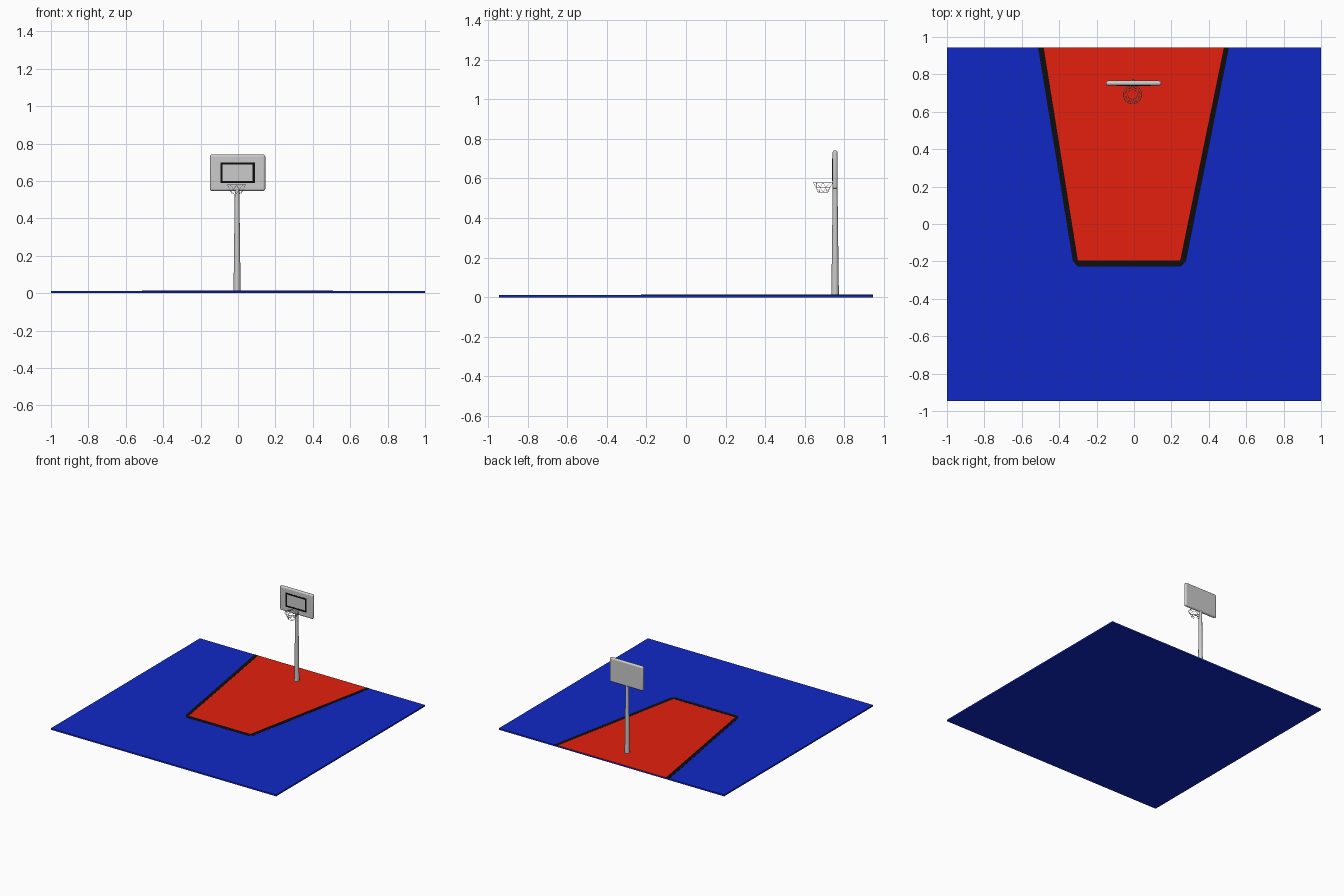
import bpy, bmesh
from math import sin, cos, pi

if "Cube" in bpy.data.objects:
    bpy.data.objects.remove(bpy.data.objects["Cube"])


def paint(obj, name, rgb):
    mat = bpy.data.materials.get(name) or bpy.data.materials.new(name)
    mat.diffuse_color = (*rgb, 1)
    mat.use_nodes = True
    mat.node_tree.nodes["Principled BSDF"].inputs["Base Color"].default_value = mat.diffuse_color
    obj.data.materials.append(mat)


def box(name, x, y, z):
    """Box from (min, max) ranges."""
    bpy.ops.mesh.primitive_cube_add(size=1, location=[sum(r) / 2 for r in (x, y, z)])
    obj = bpy.context.object
    obj.name = name
    obj.scale = [r[1] - r[0] for r in (x, y, z)]
    bpy.ops.object.transform_apply(location=False, rotation=False, scale=True)
    return obj


def slab(name, points, z0, z1):
    """Flat outline extruded upward."""
    bm = bmesh.new()
    face = bm.faces.new([bm.verts.new((x, y, z0)) for x, y in points])
    top = bmesh.ops.extrude_face_region(bm, geom=[face])["geom"]
    bmesh.ops.translate(bm, vec=(0, 0, z1 - z0),
                        verts=[v for v in top if isinstance(v, bmesh.types.BMVert)])
    bmesh.ops.recalc_face_normals(bm, faces=bm.faces)
    mesh = bpy.data.meshes.new(name)
    bm.to_mesh(mesh)
    bm.free()
    obj = bpy.data.objects.new(name, mesh)
    bpy.context.collection.objects.link(obj)
    return obj


BLUE, RED, BLACK = (0.005, 0.021, 0.56), (0.78, 0.014, 0.004), (0.004, 0.004, 0.004)
EDGE = 0.945

# Court floor
court = box("court", (-1, 1), (-EDGE, EDGE), (0, 0.012))
paint(court, "court_blue", BLUE)

# Painted key and its border line
key_area = slab("key_area", [(-0.485, EDGE), (-0.302, -0.197), (0.248, -0.197), (0.483, EDGE)],
                0.010, 0.0126)
paint(key_area, "key_red", RED)
key_line = slab("key_line", [
    (-0.513, EDGE), (-0.327, -0.198), (-0.302, -0.226), (0.253, -0.226), (0.278, -0.198),
    (0.508, EDGE), (0.481, EDGE), (0.247, -0.195), (-0.300, -0.195), (-0.483, EDGE)],
    0.010, 0.0132)
paint(key_line, "line_black", BLACK)

# Tapered pole
CX, BOARD_Y = -0.005, 0.753
bpy.ops.mesh.primitive_cone_add(vertices=16, radius1=0.0190, radius2=0.012, depth=0.55,
                                location=(CX, BOARD_Y, 0.285))
bpy.context.object.name = "pole"
bpy.ops.object.shade_smooth_by_angle()

# Backboard with fully rounded rim
board = box("backboard", (-0.15, 0.146), (BOARD_Y - 0.013, BOARD_Y + 0.013), (0.546, 0.742))
bevel = board.modifiers.new("rounded_edges", 'BEVEL')
bevel.width, bevel.segments = 0.0125, 5
bpy.ops.object.shade_smooth_by_angle()

# Target rectangle on the board
X0, X1, Z0, Z1, T = -0.094, 0.090, 0.588, 0.700, 0.012
FRONT = (BOARD_Y - 0.0145, BOARD_Y - 0.011)
for name, x, z in (("left", (X0, X0 + T), (Z0, Z1)), ("right", (X1 - T, X1), (Z0, Z1)),
                   ("bottom", (X0 + T, X1 - T), (Z0, Z0 + T)),
                   ("top", (X0 + T, X1 - T), (Z1 - T, Z1))):
    paint(box("target_" + name, x, FRONT, z), "line_black", BLACK)

# Hoop rim and net rings
HX, HY = -0.008, 0.692
levels = [(0.049, 0.579), (0.038, 0.555), (0.025, 0.530)]
for i, (radius, z) in enumerate(levels):
    bpy.ops.mesh.primitive_torus_add(major_segments=24, minor_segments=6, major_radius=radius,
                                     minor_radius=0.0009 if i else 0.002, location=(HX, HY, z))
    bpy.context.object.name = "net_ring" if i else "hoop_rim"
    bpy.ops.object.shade_smooth_by_angle()

# Criss-cross net strings
net = bpy.data.curves.new("net", 'CURVE')
net.dimensions = '3D'
net.bevel_depth, net.bevel_resolution = 0.0008, 1
N = 8
for k in range(N):
    for turn in (-1, 1):
        spline = net.splines.new('POLY')
        spline.points.add(len(levels) - 1)
        for i, (radius, z) in enumerate(levels):
            a = 2 * pi * (k + turn * i / 2) / N
            spline.points[i].co = (HX + radius * cos(a), HY + radius * sin(a), z, 1)
bpy.context.collection.objects.link(bpy.data.objects.new("net", net))
